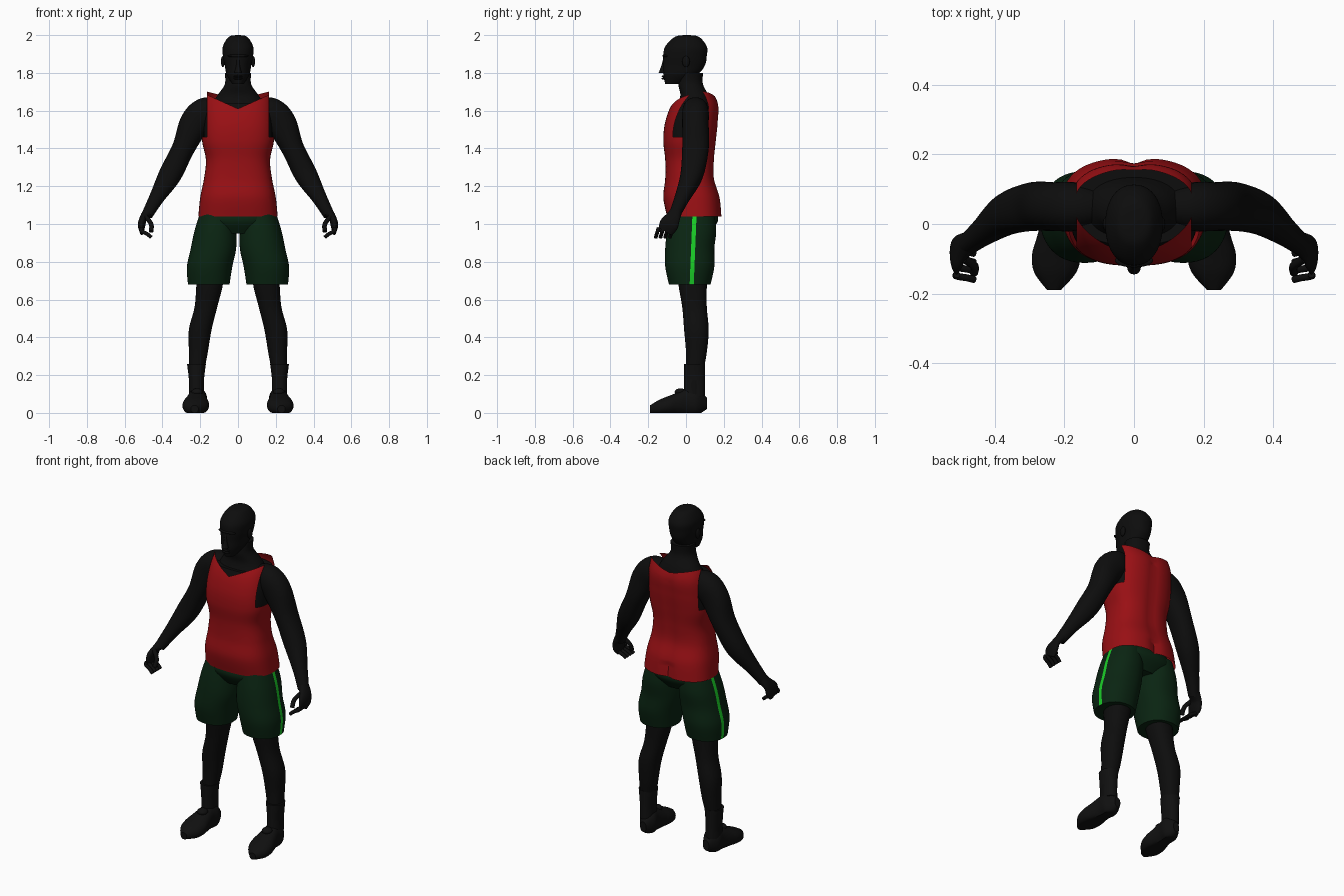
import bpy, bmesh, math
from mathutils import Vector

cube = bpy.data.objects.get("Cube")
if cube:
    bpy.data.objects.remove(cube, do_unlink=True)


def make_material(name, *rgb):
    mat = bpy.data.materials.new(name)
    mat.use_nodes = True
    mat.diffuse_color = (*rgb, 1)
    shader = mat.node_tree.nodes["Principled BSDF"]
    shader.inputs["Base Color"].default_value = (*rgb, 1)
    return mat


skin = make_material("dark skin", .004, .004, .004)
shoe_black = make_material("shoe black", .005, .005, .005)
red = make_material("red cloth", .32, .005, .007)
dark_green = make_material("dark green cloth", .003, .018, .006)
bright_green = make_material("bright green stripe", .01, .6, .02)

X, Y, Z = Vector((1, 0, 0)), Vector((0, 1, 0)), Vector((0, 0, 1))
parts = []


def make_rings(*columns):
    """Rings (x, y, z, a, b); a column is a list, an even range (start, end) or a constant."""
    count = max(len(c) for c in columns if isinstance(c, list))
    full = []
    for c in columns:
        if isinstance(c, tuple):
            start, end = c
            c = [start + (end - start) * i / (count - 1) for i in range(count)]
        elif not isinstance(c, list):
            c = [c] * count
        full.append(c)
    return list(zip(*full))


def stack(z, half_width, front, back, x=0):
    """Horizontal rings given by their front and back extents."""
    return [(cx, (f + b) / 2, cz, w, (b - f) / 2)
            for cx, f, cz, w, b in make_rings(x, front, z, half_width, back)]


def smooth_rings(rings, steps=8):
    """Catmull-Rom interpolation through all ring values."""
    pts = [rings[0], *rings, rings[-1]]
    out = []
    for quad in zip(pts, pts[1:], pts[2:], pts[3:]):
        for k in range(steps):
            t = k / steps
            ring = []
            for before, start, end, after in zip(*quad):
                leave, arrive = (end - before) / 2, (after - start) / 2
                gap = end - start
                ring.append(start + t * (leave + t * (3 * gap - 2 * leave - arrive
                                                      + t * (leave + arrive - 2 * gap))))
            out.append(ring)
    return out + [list(rings[-1])]


def loft(name, rings, *mats, axis=Z, ref=X, side=1, power=2.2, sides=32, edit=None):
    """Closed tube through rings; with axis None the rings follow the path."""
    rings = smooth_rings(rings)
    centres = [Vector(r[:3]) for r in rings]
    bm = bmesh.new()
    loops = []
    for i, (x, y, z, a, b) in enumerate(rings):
        ahead, behind = centres[min(i + 1, len(rings) - 1)], centres[max(i - 1, 0)]
        t = axis or (ahead - behind).normalized()
        u = (ref - t * ref.dot(t)).normalized()
        v = t.cross(u)
        loop = []
        for k in range(sides):
            angle = math.tau * k / sides
            cs, sn = math.cos(angle), math.sin(angle)
            p = centres[i] + u * a * math.copysign(abs(cs) ** (2 / power), cs)
            p += v * b * math.copysign(abs(sn) ** (2 / power), sn)
            loop.append(bm.verts.new((p.x * side, p.y, max(p.z, 0))))
        loops.append(loop)
    for low, high in zip(loops, loops[1:]):
        for k in range(sides):
            bm.faces.new((low[k - 1], low[k], high[k], high[k - 1]))
    bm.faces.new(loops[0])
    bm.faces.new(loops[-1])
    bmesh.ops.recalc_face_normals(bm, faces=bm.faces)
    if edit:
        edit(bm)
    mesh = bpy.data.meshes.new(name)
    bm.to_mesh(mesh)
    bm.free()
    for mat in mats:
        mesh.materials.append(mat)
    obj = bpy.data.objects.new(name, mesh)
    bpy.context.collection.objects.link(obj)
    parts.append(obj)


def ball(name, centre, size, mat):
    bpy.ops.mesh.primitive_uv_sphere_add(segments=20, ring_count=12, location=centre)
    obj = bpy.context.object
    obj.name = name
    obj.scale = size
    obj.data.materials.append(mat)
    parts.append(obj)


def cut(bm, point, normal):
    bmesh.ops.bisect_plane(bm, geom=bm.verts[:] + bm.edges[:] + bm.faces[:],
                           plane_co=point, plane_no=normal)


# Tank top: cut the armholes and neckline, press in the spine groove
strap_edge, armpit, middle = .165, 1.46, .06
front_neck, front_rise = 1.61, .45
back_neck, back_rise = 1.66, .25


def shape_tank(bm):
    for side in (1, -1):
        cut(bm, X * strap_edge * side, X)
        cut(bm, Z * front_neck, Z - X * front_rise * side)
        cut(bm, Z * back_neck, Z - X * back_rise * side)
    cut(bm, Z * armpit, Z)
    cut(bm, Y * middle, Y)
    doomed = []
    for face in bm.faces:
        c = face.calc_center_median()
        across = abs(c.x)
        in_front = c.y < middle
        neck = front_neck + front_rise * across if in_front else back_neck + back_rise * across
        armhole = c.z > armpit and across > strap_edge
        hem_cap = c.z < 1.041
        if armhole or hem_cap or c.z > min(neck, 1.71):
            doomed.append(face)
    bmesh.ops.delete(bm, geom=doomed, context="FACES")
    for v in bm.verts:
        if v.co.y > middle:
            depth = .018 if v.co.z < 1.12 else .008
            v.co.y -= depth * math.exp(-(v.co.x / .03) ** 2)


trunk = stack((1.04, 1.74), [.21, .2, .18, .17, .19, .19, .18, .16],
              [-.1, -.12, -.11, -.11, -.12, -.11, -.07, .02],
              [.19, .18, .15, .15, .16, .17, .17, .12])
loft("tank_top", trunk, red, power=2.6, sides=64, edit=shape_tank)

# Bare torso just inside the tank top, then the neck
inset = .01
loft("torso", [(x, y, z, a - inset, b - inset) for x, y, z, a, b in trunk[2:-1]],
     skin, power=2.6, sides=64)
loft("neck", stack((1.62, 1.8), [.15, .11, .07, .07], [-.05, -.03, -.04, -.03],
                   [.14, .12, .09, .09]), skin, sides=48)

# Head with face details
loft("head", stack((1.74, 1.99), [.03, .06, .07, .08, .08, .05],
                   [-.11, -.12, -.12, -.12, -.11, -.06],
                   [-.03, .06, .1, .11, .11, .07]) + stack(2, [.01], -.01, .02), skin, sides=40)
loft("nose", stack((1.88, 1.8), [.01, .01, .02], [-.12, -.13, -.145], -.1), skin, sides=16)
ball("brow", (0, -.105, 1.89), (.055, .02, .01), skin)
for label, height in (("upper", 1.782), ("lower", 1.77)):
    ball(label + "_lip", (0, -.115, height), (.025, .014, .006), skin)


# Shorts stripe: faces between two slanted cuts on the outer side
def paint_stripe(bm):
    slant = Y - Z * .04
    rear, fore = .014, -.008
    for edge in (rear, fore):
        cut(bm, Y * edge, slant)
    for face in bm.faces:
        c = face.calc_center_median()
        if fore < c.dot(slant) < rear and abs(c.x) > .16 and abs(face.normal.x) > .5:
            face.material_index = 1


loft("shorts_seat", stack((1.09, .95), [.18, .2, .13], [-.08, -.1, -.06], [.15, .17, .12]),
     dark_green, sides=48)

for side, label in ((1, "left_"), (-1, "right_")):
    ball(label + "ear", (side * .08, 0, 1.86), (.01, .02, .03), skin)
    loft(label + "shorts_leg", stack((1.06, .68), [.09, .11, .12, .12, .11],
                                     [-.08, -.1, -.11, -.11, -.09], [.15, .16, .15, .15, .13],
                                     [.11, .12, .13, .15, .155]),
         dark_green, bright_green, side=side, sides=48, edit=paint_stripe)

    # Legs, socks and shoes
    loft(label + "leg", stack((.08, .8), [.04, .04, .05, .06, .06, .07, .07],
                              [0, 0, 0, -.01, -.02, -.04, -.05],
                              [.09, .09, .11, .12, .11, .11, .11],
                              [.22, .22, .21, .2, .17, .15, .14]), skin, side=side)
    loft(label + "sock", stack((.09, .26), [.04, .04, .05], -.01, .1, .22), shoe_black, side=side)
    loft(label + "shoe", make_rings((.21, .23), (.11, -.19), [.05, .06, .06, .05, .04, .03, .02],
                                    [.02, .05, .05, .06, .07, .06, .02],
                                    [.03, .07, .07, .06, .05, .04, .02]),
         shoe_black, axis=-Y, side=side)
    ball(label + "shoe_tongue", (side * .216, -.03, .11), (.03, .03, .02), shoe_black)

    # Arms and hands
    limb = {"axis": None, "ref": Y, "side": side}
    loft(label + "arm", make_rings([.1, .17, .23, .29, .36, .43, .48],
                                   [.05, .05, .05, .05, .03, -.02, -.06],
                                   [1.6, 1.59, 1.53, 1.4, 1.26, 1.14, 1.05],
                                   [.05, .07, .07, .07, .06, .04, .03],
                                   [.06, .08, .08, .06, .06, .04, .03]), skin, **limb)
    loft(label + "palm", make_rings([.47, .5, .51, .51], (-.05, -.11), (1.07, .96),
                                    [.03, .04, .05, .04], [.03, .02, .02, .01]), skin, **limb)
    for i, finger in enumerate(("little", "ring", "middle", "index")):
        y = -.07 - .025 * i
        loft(label + finger + "_finger", make_rings([.51, .51, .48, .46], (y, y - .015),
                                                    (.98, .93), .01, .01),
             skin, sides=12, **limb)
    loft(label + "thumb", make_rings([.49, .46, .46], (-.1, -.14), (1.04, .96), .012, .012),
         skin, sides=12, **limb)

# Smooth shading with sharp edges kept
bpy.ops.object.select_all(action="DESELECT")
for obj in parts:
    obj.select_set(True)
bpy.context.view_layer.objects.active = parts[0]
bpy.ops.object.shade_smooth_by_angle(angle=math.radians(40))
